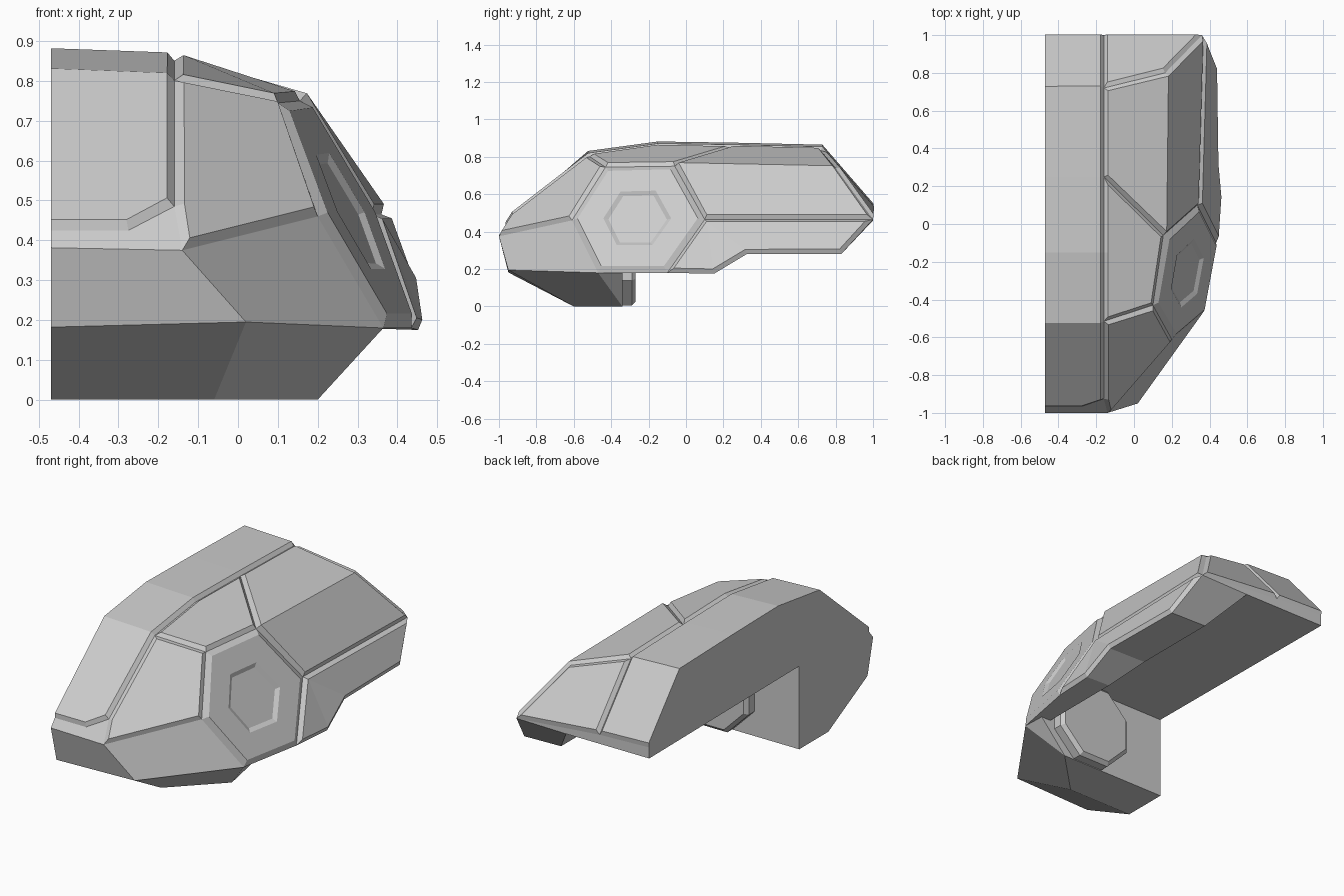
import bpy, bmesh, math
from mathutils import Matrix

if "Cube" in bpy.data.objects:
    bpy.data.objects.remove(bpy.data.objects["Cube"])

XL = -0.55          # shell is built slightly past the cut plane, then trimmed
CUT = -0.47

bm = bmesh.new()
V = lambda x, y, z: bm.verts.new((x, y, z))

# crest edge and its partner points beyond the cut plane, from rear to brow
profile = [(1, .525), (.72, .848), (.25, .859), (-.15, .865), (-.515, .815)]
a = [V(-.16, y, z - .014) for y, z in profile]
l = [V(XL, y, z) for y, z in profile]
a5, a6, a7 = V(-.16, -.925, .485), V(-.275, -.965, .425), V(XL, -.965, .425)

# hexagonal ear panel corners
h0, h1, h2 = V(.155, -.06, .75), V(.10, -.43, .745), V(.20, -.61, .46)
h3, hb, hf = V(.335, .1, .465), V(.435, -.1, .18), V(.365, -.47, .18)

# rear side panel, lower edge and rear rim
d1, d2 = V(.165, .80, .74), V(.36, 1, .465)
e2, e3, e4 = V(.43, .83, .28), V(.437, .325, .28), V(.452, .15, .175)
u0, u1 = V(XL, 1, .46), V(XL, -.34, .47)

# hollow under the shell: ceiling edge and inner foot of the side wall
r0, r1 = V(.05, 1, .46), V(.05, -.34, .47)
m2, m3 = V(.2, .83, .285), V(.2, .325, .285)
m4, m5 = V(.3, .15, .18), V(.3, -.34, .18)

# front lip and chin
c0, c7 = V(-.14, -1, .375), V(XL, -1, .383)
f1, g = V(.02, -.95, .195), V(XL, -.95, .18)
q0, q1 = V(XL, -.6, 0), V(-.06, -.6, 0)
q2, q3 = V(.2, -.34, 0), V(XL, -.34, 0)
k = V(.36, -.34, .18)

F = lambda *vs: bm.faces.new(vs)
crest = [F(l[i], a[i], a[i + 1], l[i + 1]) for i in range(4)]
crest.append(F(l[4], a[4], a5, a6, a7))
brow = [F(a[4], h1, h2, c0, a5)]
top = [F(a[2], a[3], a[4], h1, h0)]
ear = [F(h0, h1, h2, hf, hb, h3)]
rear = [F(a[1], a[2], h0, d1), F(h0, h3, d2, d1)]
tail = [F(a[1], d1, d2, a[0])]
lower = [F(h3, hb, e4), F(h3, e4, e3), F(h3, e3, e2, d2)]
# unpanelled faces: lip, cheek, front, rear rim, chin, hollow
for f in [(a5, a6, a7, c7, c0), (h2, c0, f1, hf), (c0, c7, g, f1),
          (u0, l[0], a[0], d2, r0), (f1, g, q0, q1), (hf, f1, q1, q2),
          (k, hf, q2), (q0, q1, q2, q3), (u1, r1, m5, k, q2, q3),
          (u0, r0, r1, u1), (r0, d2, e2, m2), (e2, e3, m3, m2),
          (e3, e4, m4, m3), (e4, hb, k, m5, m4), (hb, hf, k),
          (r0, m2, m3, r1), (r1, m3, m4, m5)]:
    F(*f)


def close_open_side():
    edges = [e for e in bm.edges if e.is_boundary]
    bmesh.ops.holes_fill(bm, edges=edges, sides=0)
    bmesh.ops.recalc_face_normals(bm, faces=bm.faces[:])


def inset(faces, width, depth):
    bm.normal_update()
    bmesh.ops.inset_region(bm, faces=faces, thickness=width, depth=depth,
                           use_even_offset=True, use_boundary=True)


close_open_side()

# raised panels with bevelled grooves between them
for panel, width in [(crest, .018), (brow, .018), (top, .018), (rear, .018),
                     (tail, .018), (lower, .02), (ear, .03)]:
    inset(panel, width, .02)

# sunken hexagon in the flattened ear panel
bmesh.ops.planar_faces(bm, faces=ear, iterations=20, factor=1)
inset(ear, .125, 0)
inset(ear, .022, -.013)

# trim to the flat inner wall
bmesh.ops.bisect_plane(bm, geom=bm.verts[:] + bm.edges[:] + bm.faces[:],
                       plane_co=(CUT, 0, 0), plane_no=(-1, 0, 0), clear_outer=True)
close_open_side()

mesh = bpy.data.meshes.new("helmet_shell")
bm.to_mesh(mesh)
bm.free()
shell = bpy.data.objects.new("helmet_shell", mesh)
bpy.context.collection.objects.link(shell)

# octagonal filter disc behind the chin
bpy.ops.mesh.primitive_cylinder_add(vertices=8, radius=.25, depth=.09)
disc = bpy.context.object
disc.name = "filter_disc"
disc.data.transform(Matrix.Translation((.04, -.315, .235))
                    @ Matrix.Rotation(math.pi / 2, 4, 'X')
                    @ Matrix.Rotation(math.pi / 8, 4, 'Z'))
bevel = disc.modifiers.new("rim", 'BEVEL')
bevel.width = .02
bevel.segments = 1
bevel.limit_method = 'ANGLE'
bevel.angle_limit = math.radians(60)
